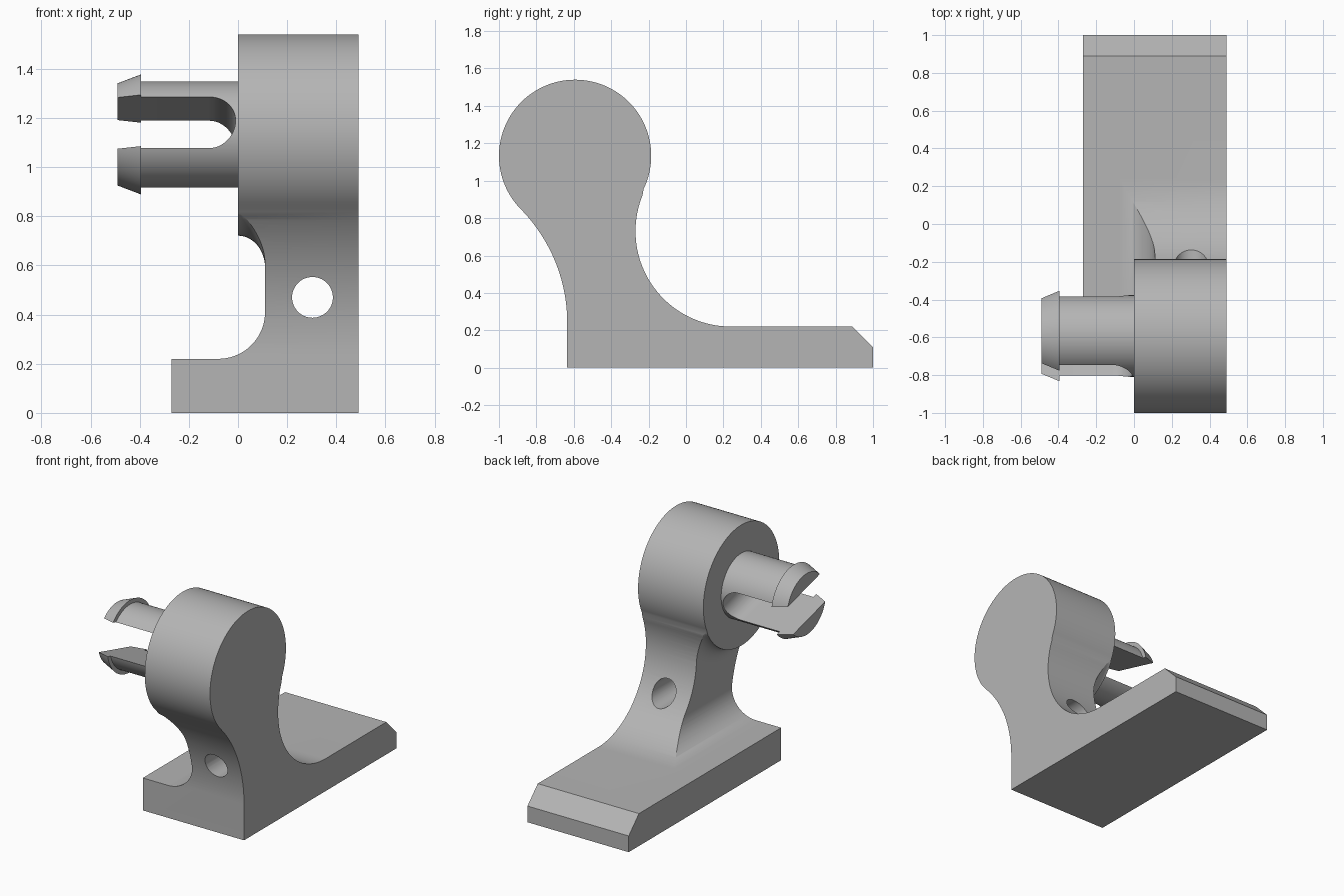
import bpy, bmesh
from math import sin, cos, pi, radians, atan2

if "Cube" in bpy.data.objects:
    bpy.data.objects.remove(bpy.data.objects["Cube"])

grey = bpy.data.materials.new("plain grey")
grey.use_nodes = True
COLOUR = (0.46, 0.46, 0.46, 1)
grey.diffuse_color = COLOUR
grey.node_tree.nodes["Principled BSDF"].inputs["Base Color"].default_value = COLOUR

HEAD_Y, HEAD_Z, HEAD_R = -0.593, 1.133, 0.407


def arc(cx, cy, r, start, end, n=32):
    """Points along an arc, angles in radians."""
    angles = [start + (end - start) * i / n for i in range(n + 1)]
    return [(cx + r * cos(a), cy + r * sin(a)) for a in angles]


def loft(name, rings):
    """Closed solid through matching rings of 3D points."""
    bm = bmesh.new()
    loops = [[bm.verts.new(p) for p in ring] for ring in rings]
    n = len(loops[0])
    for a, b in zip(loops, loops[1:]):
        for i in range(n):
            j = (i + 1) % n
            bm.faces.new((a[i], a[j], b[j], b[i]))
    bm.faces.new(loops[0])
    bm.faces.new(loops[-1])
    bmesh.ops.recalc_face_normals(bm, faces=bm.faces)
    mesh = bpy.data.meshes.new(name)
    bm.to_mesh(mesh)
    bm.free()
    mesh.materials.append(grey)
    obj = bpy.data.objects.new(name, mesh)
    bpy.context.collection.objects.link(obj)
    return obj


def extrude_x(name, outline, a, b):
    return loft(name, [[(x, y, z) for y, z in outline] for x in (a, b)])


def extrude_y(name, outline, a, b):
    return loft(name, [[(x, y, z) for x, z in outline] for y in (a, b)])


def lathe_x(name, profile, n=96):
    """Solid of revolution about the head axis from (x, radius) pairs."""
    return loft(name, [[(x, y, z) for y, z in arc(HEAD_Y, HEAD_Z, r, 0, 2 * pi, n)[:-1]]
                       for x, r in profile])


def cut(target, cutter):
    mod = target.modifiers.new("cut", "BOOLEAN")
    mod.operation = "DIFFERENCE"
    mod.solver = "EXACT"
    mod.object = cutter
    bpy.context.view_layer.objects.active = target
    bpy.ops.object.modifier_apply(modifier=mod.name)
    bpy.data.objects.remove(cutter)


def smooth(obj):
    bpy.ops.object.select_all(action="DESELECT")
    obj.select_set(True)
    bpy.context.view_layer.objects.active = obj
    bpy.ops.object.shade_smooth_by_angle(angle=radians(25))


# Side outline: foot, concave front, round head, concave back
front_c, front_r = (-1.503, 0.24), 0.868
back_c, back_r = (0.24, 0.73), 0.51
front_a = atan2(HEAD_Z - front_c[1], HEAD_Y - front_c[0])
back_a = atan2(HEAD_Z - back_c[1], HEAD_Y - back_c[0])
outline = [(1, 0), (-0.635, 0)]
outline += arc(*front_c, front_r, 0, front_a)
outline += arc(HEAD_Y, HEAD_Z, HEAD_R, front_a + pi, back_a - pi, 80)[1:]
outline += arc(*back_c, back_r, back_a, 1.5 * pi)[1:]
outline += [(0.89, 0.22), (1, 0.11)]
body = extrude_x("bracket_body", outline, -0.27, 0.49)

# Side relief beside the neck, leaving the flared round head standing proud
relief = [(-0.6, 0.22)] + arc(-0.08, 0.41, 0.19, -pi / 2, 0, 24) + [(0.11, 1.8), (-0.6, 1.8)]
relief_cutter = extrude_y("relief_cutter", relief, -1.3, 1.3)
flare = [(0.11 * sin(t), 0.542 - 0.13 * cos(t)) for t in [i * pi / 32 for i in range(17)]]
cut(relief_cutter, lathe_x("flare_cutter", flare + [(0.3, 0.542)]))
cut(body, relief_cutter)

# Round screw hole through the neck
cut(body, extrude_y("hole_cutter", arc(0.303, 0.47, 0.083, 0, 2 * pi, 48)[:-1], -1.3, 1.3))
smooth(body)

# Barbed snap pin, split by a tilted round-ended slot
pin = lathe_x("snap_pin", [(-0.49, 0.208), (-0.395, 0.244), (-0.395, 0.216), (0.02, 0.216)])
slot = [(-0.7, -0.108)] + arc(-0.118, 0, 0.108, -pi / 2, pi / 2, 24) + [(-0.7, 0.108)]
slot_cutter = extrude_y("slot_cutter", slot, -0.5, 0.5)
slot_cutter.location = (0, HEAD_Y, HEAD_Z)
slot_cutter.rotation_euler.x = radians(-15)
bpy.context.view_layer.update()
cut(pin, slot_cutter)
smooth(pin)
